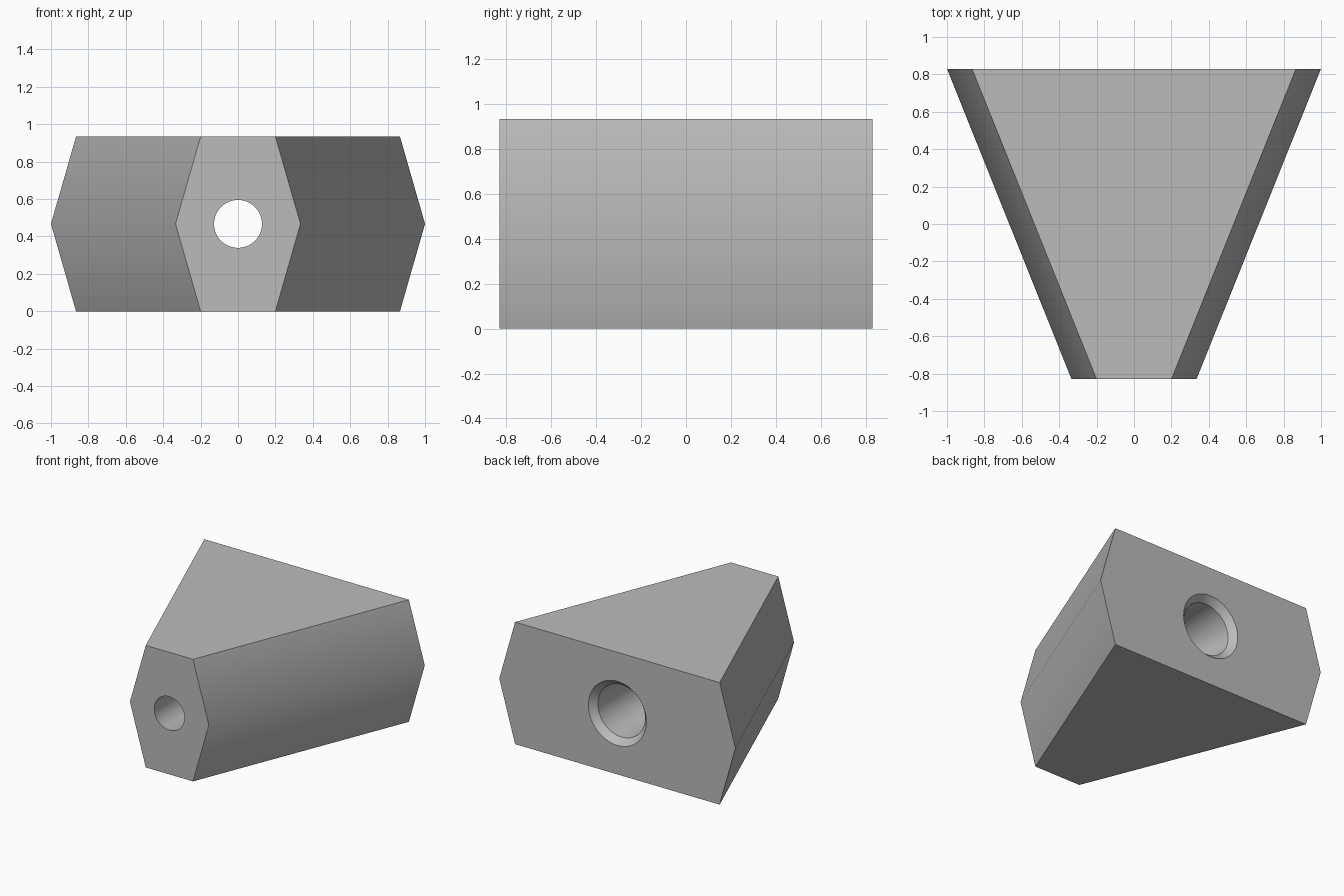
import bpy, bmesh, math

cube = bpy.data.objects.get("Cube")
if cube:
    bpy.data.objects.remove(cube, do_unlink=True)

MID, TOP, HALF = 0.467, 0.934, 0.83
SIDES = 64

grey = bpy.data.materials.new("plain_grey")
grey.use_nodes = True
color = (0.5, 0.5, 0.5, 1)
grey.diffuse_color = color
grey.node_tree.nodes["Principled BSDF"].inputs["Base Color"].default_value = color


def loft(name, rings):
    """Solid skinned through matching rings of points, capped at both ends."""
    bm = bmesh.new()
    loops = [[bm.verts.new(p) for p in ring] for ring in rings]
    n = len(loops[0])
    for a, b in zip(loops, loops[1:]):
        for i in range(n):
            j = (i + 1) % n
            bm.faces.new((a[i], a[j], b[j], b[i]))
    bm.faces.new(loops[0])
    bm.faces.new(loops[-1])
    bmesh.ops.recalc_face_normals(bm, faces=bm.faces)
    mesh = bpy.data.meshes.new(name)
    bm.to_mesh(mesh)
    bm.free()
    mesh.materials.append(grey)
    obj = bpy.data.objects.new(name, mesh)
    bpy.context.collection.objects.link(obj)
    return obj


def hexagon(y, flat, point):
    return [(flat, y, 0), (point, y, MID), (flat, y, TOP),
            (-flat, y, TOP), (-point, y, MID), (-flat, y, 0)]


def circle(y, r):
    return [(r * math.cos(t), y, MID + r * math.sin(t))
            for t in (2 * math.pi * i / SIDES for i in range(SIDES))]


# Wedge block: hexagonal ends, narrow in front and wide behind
block = loft("wedge_block", [hexagon(-HALF, 0.2, 0.334), hexagon(HALF, 0.866, 1.0)])

# Tapered bore with a chamfered mouth at the back
bore = loft("bore_cutter", [circle(-HALF - 0.1, 0.124), circle(-HALF, 0.128),
                            circle(HALF - 0.05, 0.2), circle(HALF, 0.245),
                            circle(HALF + 0.05, 0.29)])
bore.hide_render = True

cut = block.modifiers.new("bore", 'BOOLEAN')
cut.operation = 'DIFFERENCE'
cut.solver = 'EXACT'
cut.object = bore
bpy.ops.object.select_all(action='DESELECT')
block.select_set(True)
bpy.context.view_layer.objects.active = block
bpy.ops.object.modifier_apply(modifier=cut.name)
bpy.data.objects.remove(bore, do_unlink=True)

# Soft ridge along the sides, crisp everywhere else
bpy.ops.object.shade_smooth_by_angle(angle=math.radians(35))
